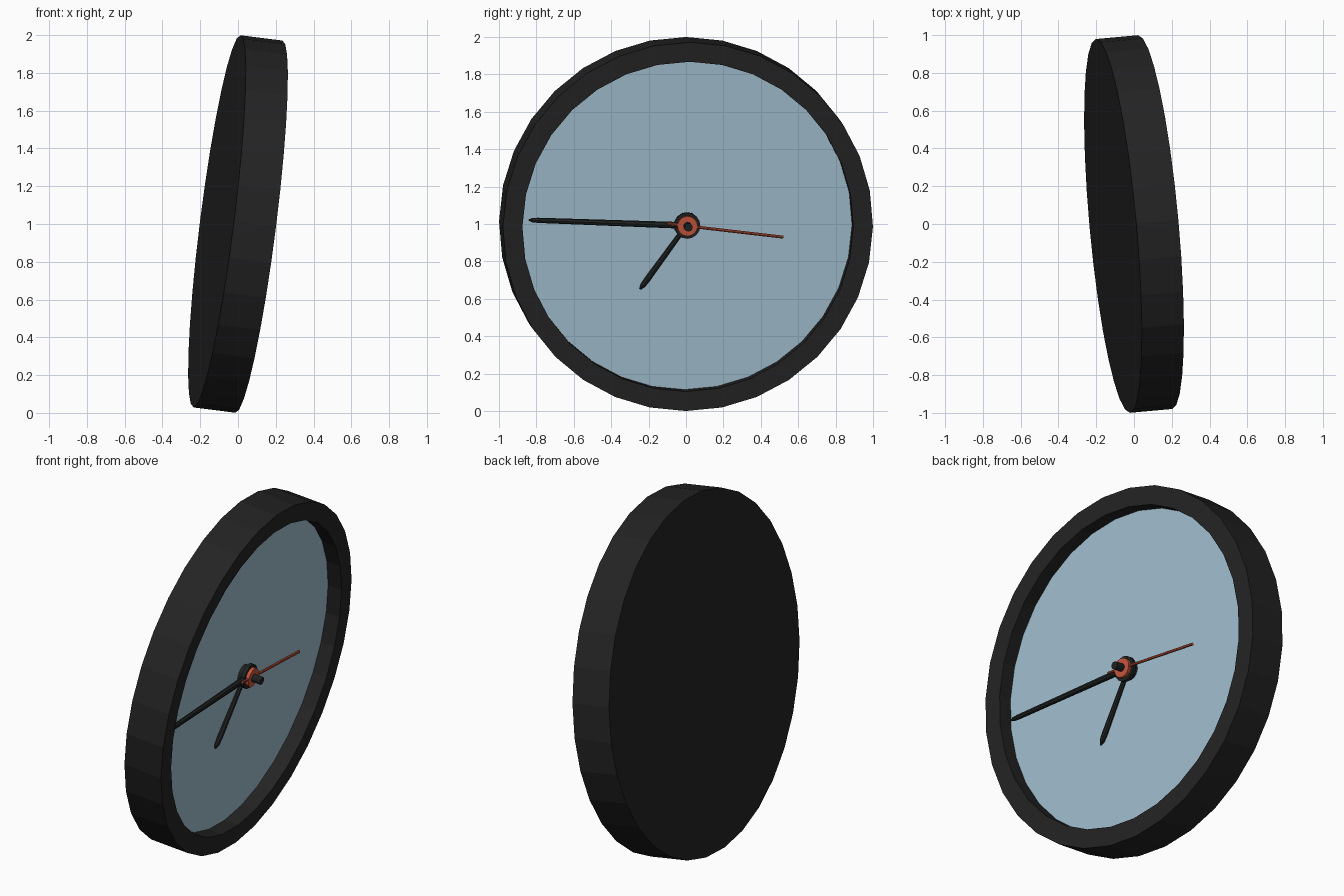
import bpy, bmesh, math
from mathutils import Matrix, Vector

if "Cube" in bpy.data.objects:
    bpy.data.objects.remove(bpy.data.objects["Cube"])

# Tilted frame: local x = right, y = up, z = out of the dial
n = Vector((0.988, 0.09, -0.125)).normalized()
u = (Vector((0, 0, 1)) - n * n.z).normalized()
r = u.cross(n)
FRAME = Matrix.Translation((0, 0, 1)) @ Matrix((r, u, n)).transposed().to_4x4()


def material(name, rgb):
    m = bpy.data.materials.new(name)
    m.diffuse_color = (*rgb, 1)
    m.use_nodes = True
    m.node_tree.nodes["Principled BSDF"].inputs["Base Color"].default_value = m.diffuse_color
    return m


BLACK = material("charcoal black", (0.017, 0.017, 0.017))
HAND = material("hand black", (0.014, 0.016, 0.016))
BLUE = material("pale blue", (0.36, 0.52, 0.62))
RED = material("orange red", (0.56, 0.09, 0.045))


def lathe(name, profile, sides, mat, frame=FRAME, cap_start=True, cap_end=True):
    """Stack rings of (radius, height) along local z and join them."""
    bm = bmesh.new()
    rings = []
    for rad, h in profile:
        rings.append([bm.verts.new((rad * math.sin(2 * math.pi * i / sides),
                                    rad * math.cos(2 * math.pi * i / sides), h))
                      for i in range(sides)])
    for a, b in zip(rings, rings[1:]):
        for i in range(sides):
            j = (i + 1) % sides
            bm.faces.new((a[j], a[i], b[i], b[j]))
    if cap_start:
        bm.faces.new(rings[0])
    if cap_end:
        bm.faces.new(rings[-1][::-1])
    bm.transform(frame)
    me = bpy.data.meshes.new(name)
    bm.to_mesh(me)
    bm.free()
    me.materials.append(mat)
    ob = bpy.data.objects.new(name, me)
    bpy.context.collection.objects.link(ob)
    return ob


def hand(name, tip, height, profile, mat):
    """Slim tapered rod lying on the dial and pointing at tip."""
    d = Vector((tip[0], tip[1], 0)).normalized()
    side = Vector((0, 0, 1)).cross(d)
    rot = Matrix((side, Vector((0, 0, -1)), d))
    # keep the frame right-handed so that faces point outwards
    if rot.determinant() < 0:
        rot = Matrix((side, Vector((0, 0, 1)), d))
    m = FRAME @ Matrix.Translation((0, 0, height)) @ rot.transposed().to_4x4()
    return lathe(name, profile, 8, mat, m)


# Case with raised rim, and recessed dial
R, RI, T, DIAL = 0.993, 0.888, 0.1125, 0.03
lathe("case", [(R, -T), (R, T), (RI, T), (RI, DIAL - 0.01)], 32, BLACK)
lathe("dial", [(RI, DIAL - 0.005), (RI, DIAL)], 32, BLUE)

# Hands
hand("hour_hand", (-0.247, -0.346), 0.046,
     [(0.012, 0), (0.016, 0.36), (0.014, 0.4), (0.004, 0.425)], HAND)
hand("minute_hand", (-0.853, 0.03), 0.066,
     [(0.018, 0), (0.014, 0.8), (0.012, 0.83), (0.003, 0.853)], HAND)
hand("second_hand", (0.515, -0.06), 0.086,
     [(0.007, -0.108), (0.008, 0), (0.008, 0.518)], RED)

# Hubs stacked on the centre pin
lathe("hour_hub", [(0.055, DIAL), (0.055, 0.055)], 16, HAND)
lathe("minute_hub", [(0.07, 0.055), (0.07, 0.076)], 16, HAND)
lathe("second_hub", [(0.054, 0.076), (0.054, 0.095)], 16, RED)
lathe("centre_pin", [(0.022, DIAL), (0.022, 0.148)], 12, HAND)
